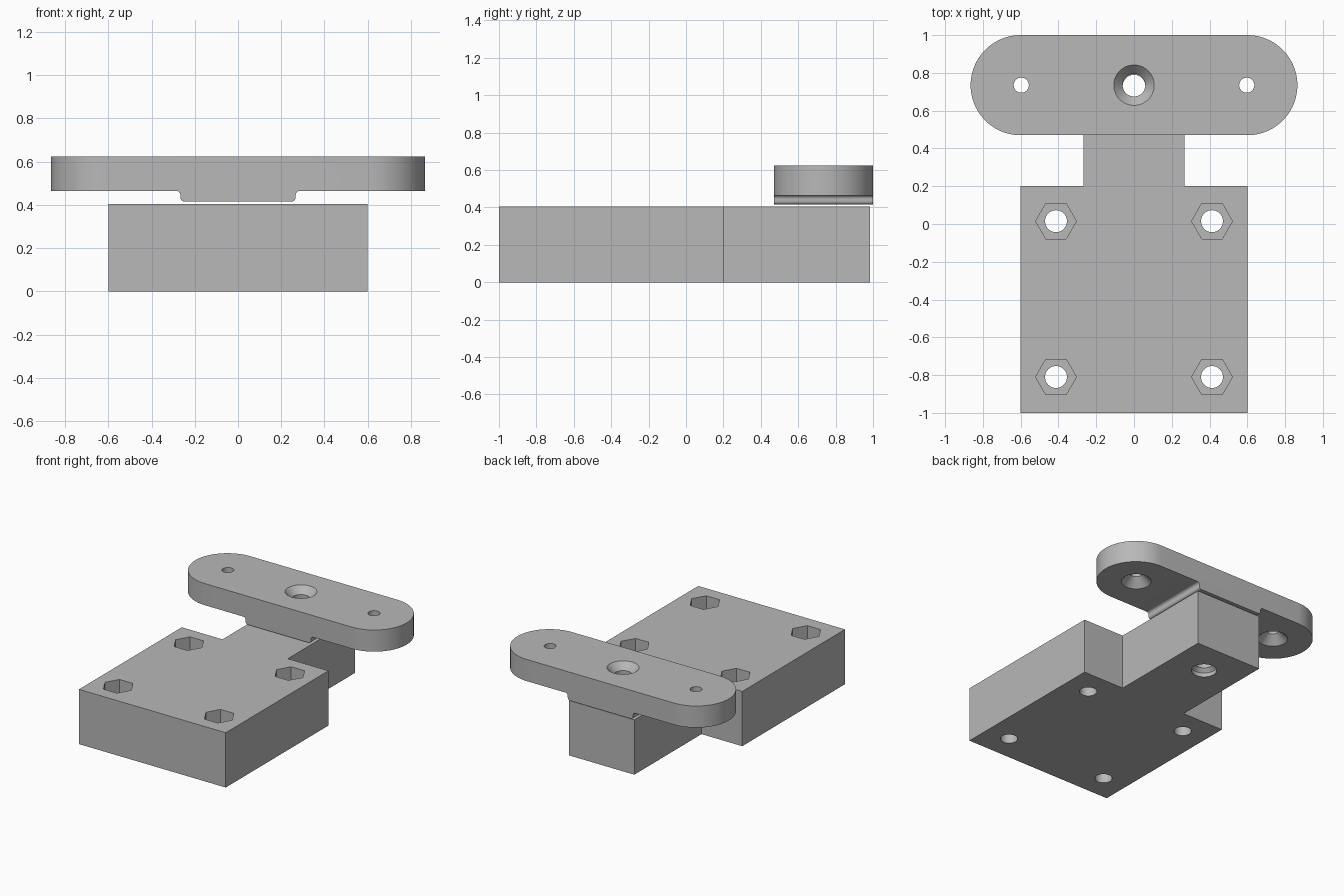
import bpy
import bmesh
from math import cos, sin, pi, radians
from mathutils import Vector

if "Cube" in bpy.data.objects:
    bpy.data.objects.remove(bpy.data.objects["Cube"])

GREY = (0.48, 0.48, 0.48, 1)
grey = bpy.data.materials.new("plain grey")
grey.use_nodes = True
grey.diffuse_color = GREY
grey.node_tree.nodes["Principled BSDF"].inputs["Base Color"].default_value = GREY


def arc(cx, cy, r, start, end, steps):
    """Points along a circular arc, angles in degrees."""
    angles = [radians(start + (end - start) * i / steps) for i in range(steps + 1)]
    return [(cx + r * cos(a), cy + r * sin(a)) for a in angles]


def finish(name, bm):
    bmesh.ops.recalc_face_normals(bm, faces=bm.faces)
    mesh = bpy.data.meshes.new(name)
    bm.to_mesh(mesh)
    bm.free()
    mesh.materials.append(grey)
    obj = bpy.data.objects.new(name, mesh)
    bpy.context.collection.objects.link(obj)
    return obj


def prism(name, points, low, high, along_y=False):
    """Extrude an outline along z, or an x-z outline along y."""
    bm = bmesh.new()
    verts = [bm.verts.new((a, low, b) if along_y else (a, b, low)) for a, b in points]
    face = bm.faces.new(verts)
    out = bmesh.ops.extrude_face_region(bm, geom=[face])
    move = Vector((0, high - low, 0) if along_y else (0, 0, high - low))
    bmesh.ops.translate(bm, vec=move, verts=[g for g in out["geom"] if isinstance(g, bmesh.types.BMVert)])
    return finish(name, bm)


def drill(x, y, rings, sides=48):
    """Turned cutter from (radius, z) rings, bottom to top."""
    bm = bmesh.new()
    loops = [[bm.verts.new((x + r * cos(2 * pi * i / sides), y + r * sin(2 * pi * i / sides), z))
              for i in range(sides)] for r, z in rings]
    for a, b in zip(loops, loops[1:]):
        for i in range(sides):
            j = (i + 1) % sides
            bm.faces.new((a[i], a[j], b[j], b[i]))
    bm.faces.new(loops[0])
    bm.faces.new(loops[-1])
    return finish("drill", bm)


def combine(obj, cutters, operation="DIFFERENCE"):
    """Bake boolean cuts into the part and discard the cutters."""
    for cutter in cutters:
        cutter.hide_render = True
        mod = obj.modifiers.new("cut", "BOOLEAN")
        mod.operation = operation
        mod.solver = "EXACT"
        mod.object = cutter
    graph = bpy.context.evaluated_depsgraph_get()
    mesh = bpy.data.meshes.new_from_object(obj.evaluated_get(graph))
    obj.modifiers.clear()
    obj.data = mesh
    for cutter in cutters:
        bpy.data.objects.remove(cutter)


BAR_Y = 0.735

# T-shaped base block
half = [(0.6, -1), (0.6, 0.2), (0.267, 0.2), (0.267, 0.985)]
base = prism("base_block", half + [(-x, y) for x, y in reversed(half)], 0, 0.405)

# Bolt holes with hexagonal nut pockets, and the neck hole
cutters = [drill(0, BAR_Y - 0.005, [(0.085, -0.1), (0.085, 0.03), (0.06, 0.055), (0.06, 0.5)])]
for x in (-0.413, 0.413):
    for y in (-0.81, 0.015):
        cutters.append(drill(x, y, [(0.058, -0.1), (0.058, 0.3)]))
        cutters.append(drill(x, y, [(0.108, 0.2), (0.108, 0.5)], 6))
combine(base, cutters)

# Round-ended bar with a stepped pad underneath
side = [(0.9, 0.625), (0.9, 0.465)]
side += arc(0.287, 0.445, 0.02, 90, 180, 8)
side += arc(0.247, 0.435, 0.02, 0, -90, 8)
bar = prism("cross_bar", side + [(-x, z) for x, z in reversed(side)], 0.4, 1.1, True)
stadium = arc(0.6, BAR_Y, 0.265, -90, 90, 48) + arc(-0.6, BAR_Y, 0.265, 90, 270, 48)
combine(bar, [prism("bar_outline", stadium, 0.3, 0.8)], "INTERSECT")

# Centre hole countersunk from above, end holes countersunk from below
cutters = [drill(0, BAR_Y, [(0.06, 0.3), (0.06, 0.575), (0.107, 0.625), (0.107, 0.7)])]
for x in (-0.597, 0.597):
    cutters.append(drill(x, BAR_Y, [(0.1, 0.4), (0.1, 0.465), (0.04, 0.525), (0.04, 0.7)]))
combine(bar, cutters)

# Smooth round walls, crisp edges
for obj in (base, bar):
    bpy.ops.object.select_all(action="DESELECT")
    obj.select_set(True)
    bpy.context.view_layer.objects.active = obj
    bpy.ops.object.shade_smooth_by_angle(angle=radians(25))
